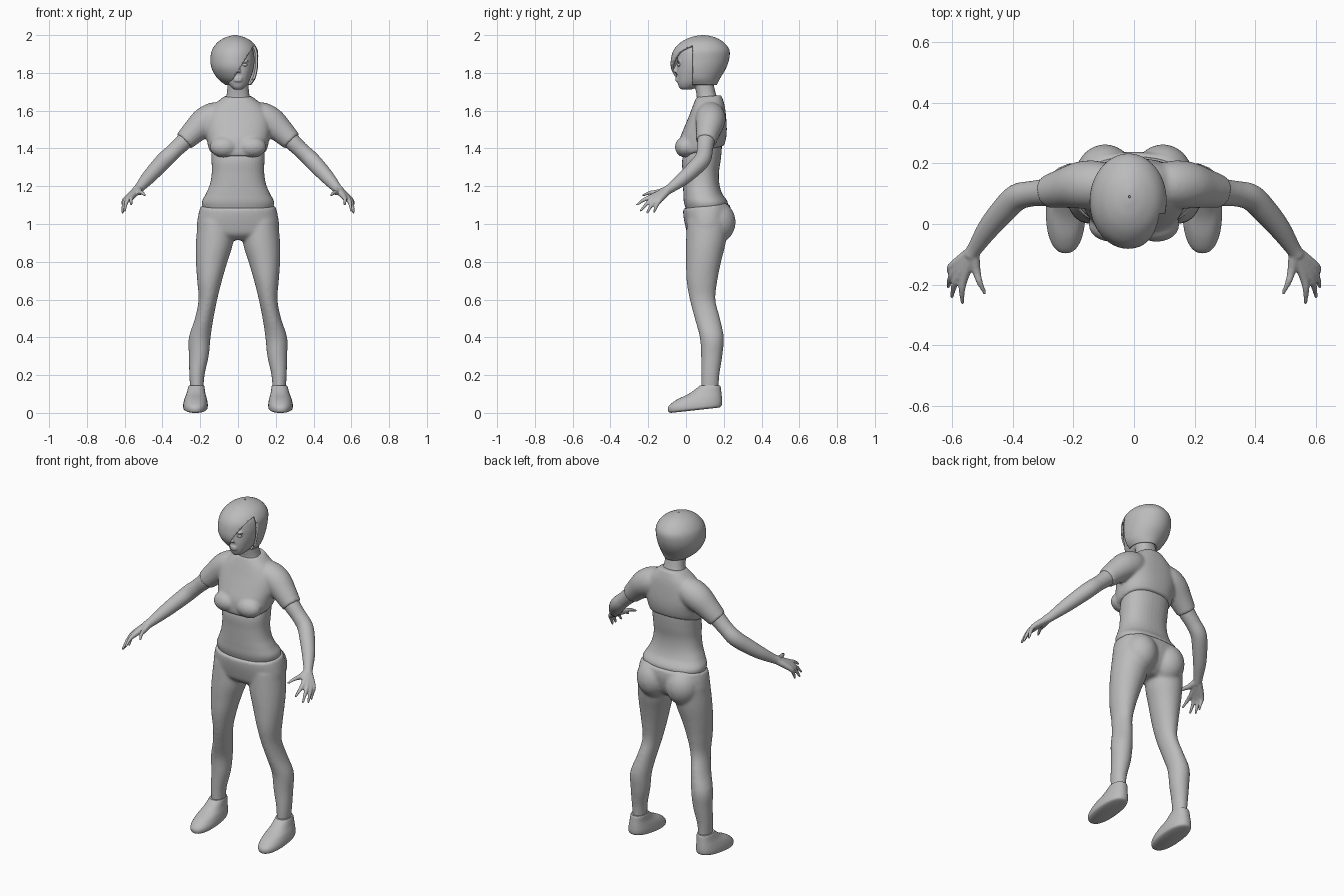
import bpy, bmesh, math
from mathutils import Vector, Matrix

if "Cube" in bpy.data.objects:
    bpy.data.objects.remove(bpy.data.objects["Cube"], do_unlink=True)

grey = bpy.data.materials.new("plain grey")
grey.use_nodes = True
grey.diffuse_color = (0.5, 0.5, 0.5, 1)
for node in grey.node_tree.nodes:
    if node.type == "BSDF_PRINCIPLED":
        node.inputs["Base Color"].default_value = grey.diffuse_color
        node.inputs["Roughness"].default_value = 0.7

SIDES = (1, -1)


def refine(rows, steps=5):
    """Catmull-Rom interpolation between rows of numbers."""
    out = []
    for i in range(len(rows) - 1):
        a, b, c, d = (rows[max(0, min(len(rows) - 1, i + k))] for k in (-1, 0, 1, 2))
        for s in range(steps):
            t = s / steps
            out.append([q + t / 2 * (r - p + t * (2 * p - 5 * q + 4 * r - s_ + t * (3 * (q - r) + s_ - p)))
                        for p, q, r, s_ in zip(a, b, c, d)])
    return out + [list(rows[-1])]


def skin_rings(bm, rings, caps=True):
    """Join rings of points with quads."""
    loops = [[bm.verts.new(p) for p in ring] for ring in rings]
    n = len(loops[0])
    for low, high in zip(loops, loops[1:]):
        for i in range(n):
            j = (i + 1) % n
            bm.faces.new((low[i], low[j], high[j], high[i]))
    if caps:
        bm.faces.new(loops[0][::-1])
        bm.faces.new(loops[-1])


def stack(bm, rows, side=1, power=2.0, n=40, caps=True):
    """Level rings given as z, x min, x max, y front, y back, tilt."""
    def bend(v):
        return math.copysign(abs(v) ** (2 / power), v)
    rings = []
    for z, x0, x1, y0, y1, tilt in refine(rows):
        ring = []
        for i in range(n):
            a = math.tau * i / n
            u, v = bend(math.cos(a)), bend(math.sin(a))
            ring.append((side * ((x0 + x1) / 2 + u * (x1 - x0) / 2),
                         (y0 + y1) / 2 + v * (y1 - y0) / 2, z + tilt * v))
        rings.append(ring)
    skin_rings(bm, rings, caps)


def even(rows):
    """Rows of z, half width, y front, y back and optional tilt, made symmetric."""
    return [(r[0], -r[1], r[1], r[2], r[3], r[4] if len(r) > 4 else 0) for r in rows]


def tube(bm, rows, side=1, n=16):
    """Round limb along points given as x, y, z, radius."""
    rows = refine(rows)
    pts = [Vector((side * r[0], r[1], r[2])) for r in rows]
    rings = []
    for i, p in enumerate(pts):
        along = pts[min(i + 1, len(pts) - 1)] - pts[max(i - 1, 0)]
        u = along.cross(Vector((0, 0, 1))).normalized()
        v = along.cross(u).normalized()
        rings.append([p + rows[i][3] * (u * math.cos(math.tau * k / n) + v * math.sin(math.tau * k / n))
                      for k in range(n)])
    skin_rings(bm, rings)


def ball(bm, centre, radii):
    m = Matrix.Translation(centre) @ Matrix.Diagonal((*radii, 1))
    bmesh.ops.create_uvsphere(bm, u_segments=24, v_segments=16, radius=1, matrix=m)


def finish(name, bm, voxel=0, smooth=0, shell=0):
    """Make the object; fuse overlapping volumes when a voxel size is given."""
    bmesh.ops.recalc_face_normals(bm, faces=bm.faces[:])
    mesh = bpy.data.meshes.new(name)
    bm.to_mesh(mesh)
    bm.free()
    obj = bpy.data.objects.new(name, mesh)
    bpy.context.collection.objects.link(obj)
    if voxel:
        mod = obj.modifiers.new("fuse", "REMESH")
        mod.mode, mod.voxel_size = "VOXEL", voxel
        mod = obj.modifiers.new("relax", "SMOOTH")
        mod.factor, mod.iterations = 0.5, smooth
        graph = bpy.context.evaluated_depsgraph_get()
        graph.update()
        fused = bpy.data.meshes.new_from_object(obj.evaluated_get(graph))
        obj.modifiers.clear()
        obj.data = fused
        bpy.data.meshes.remove(mesh)
        mesh = fused
        mesh.name = name
    mesh.materials.clear()
    mesh.materials.append(grey)
    mesh.shade_smooth()
    mesh.set_sharp_from_angle(angle=math.radians(50))
    if shell:
        mod = obj.modifiers.new("thickness", "SOLIDIFY")
        mod.thickness, mod.offset = shell, -1
    return obj


# Bare body: trunk, neck, head, arms and hands
bm = bmesh.new()
stack(bm, even([
    (1.05, .17, .01, .2), (1.11, .192, -.01, .222), (1.16, .17, -.014, .192),
    (1.21, .149, -.016, .177), (1.27, .139, -.018, .174), (1.34, .14, -.02, .184),
    (1.41, .14, 0, .19), (1.5, .14, .02, .19), (1.6, .1, .05, .185),
    (1.66, .068, .057, .168), (1.7, .058, .053, .155), (1.77, .055, .04, .14)]), power=2.3)
stack(bm, even([
    (1.712, .02, -.025, .03), (1.725, .037, -.037, .06), (1.75, .056, -.045, .11),
    (1.79, .073, -.049, .16), (1.83, .084, -.047, .18), (1.88, .087, -.045, .19),
    (1.93, .075, -.03, .17), (1.97, .035, .03, .13)]), power=2.2)
tube(bm, [(0, -.042, 1.85, .007), (0, -.053, 1.825, .01), (0, -.058, 1.803, .014)])
for z, r in ((1.772, .007), (1.76, .008)):
    ball(bm, (0, -.046, z), (.024, .01, r))
FINGERS = {
    "index": ((.56, -.178, 1.145), (.565, -.262, 1.1)),
    "middle": ((.578, -.17, 1.137), (.6, -.242, 1.067)),
    "ring": ((.59, -.156, 1.13), (.612, -.208, 1.056)),
    "little": ((.597, -.138, 1.128), (.606, -.17, 1.06)),
    "thumb": ((.52, -.15, 1.168), (.49, -.23, 1.15)),
}
for s in SIDES:
    tube(bm, [(.19, .125, 1.54, .055), (.283, .106, 1.44, .046), (.335, .1, 1.39, .042),
              (.385, .088, 1.343, .044), (.43, .045, 1.295, .042), (.48, -.015, 1.24, .036),
              (.522, -.078, 1.192, .026), (.54, -.105, 1.175, .024)], s, 24)
    for knuckle, tip in FINGERS.values():
        k, t = Vector(knuckle), Vector(tip)
        mid = (k + t) / 2 + Vector((.004, 0, .007))
        tube(bm, [(.53, -.09, 1.183, .022), (*k, .015), (*mid, .0105), (*t, .006)], s, 12)
    # brows over the eye sockets
    ball(bm, (s * .036, -.039, 1.862), (.024, .008, .006))
finish("body", bm, .005, 4)

# Eyes
for s, label in zip(SIDES, ("left", "right")):
    bm = bmesh.new()
    ball(bm, (s * .034, -.036, 1.842), (.016, .01, .008))
    finish(label + "_eye", bm)

# Short cropped top with sleeves
bm = bmesh.new()
stack(bm, even([
    (1.385, .147, -.035, .2, .028), (1.41, .158, -.04, .207, .022), (1.455, .166, -.035, .214, .01),
    (1.51, .175, -.01, .216), (1.57, .17, .015, .212), (1.62, .14, .034, .206),
    (1.655, .1, .048, .197), (1.677, .072, .056, .187, .005)]), power=2.4)
for s in SIDES:
    ball(bm, (s * .075, -.003, 1.408), (.075, .056, .056))
    tube(bm, [(.06, .13, 1.585, .06), (.12, .13, 1.568, .078), (.175, .128, 1.54, .078),
              (.23, .118, 1.492, .066), (.285, .106, 1.438, .054)], s, 24)
finish("cropped_top", bm, .008, 6)

# Trousers: hips, seat and legs
bm = bmesh.new()
stack(bm, even([
    (1.095, .198, -.016, .232, .012), (1.05, .21, -.014, .238, .006), (.99, .217, -.004, .225),
    (.945, .2, .01, .2), (.915, .1, .045, .16)]), power=2.3)
for s in SIDES:
    ball(bm, (s * .095, .155, 1.01), (.1, .108, .115))
    stack(bm, [
        (1.02, .02, .212, .005, .225, 0), (.9, .026, .223, 0, .21, 0), (.8, .056, .223, 0, .186, 0),
        (.7, .085, .216, .003, .166, 0), (.6, .11, .209, .02, .156, 0), (.5, .13, .228, .046, .18, 0),
        (.4, .145, .26, .073, .2, 0), (.3, .155, .26, .08, .192, 0), (.2, .177, .258, .08, .177, 0),
        (.11, .183, .252, .08, .171, 0)], s)
finish("trousers", bm, .009, 6)

# Shoes
for s, label in zip(SIDES, ("left", "right")):
    bm = bmesh.new()
    stack(bm, [
        (.014, .178, .272, -.08, .175, .014), (.022, .163, .288, -.094, .187, .014),
        (.045, .16, .29, -.092, .191, .01), (.075, .165, .283, -.05, .19, .006),
        (.105, .173, .272, .015, .187, .004), (.135, .177, .264, .062, .184, 0),
        (.145, .18, .26, .072, .18, 0)], s, 2.3)
    finish(label + "_shoe", bm)

# Bobbed hair with a side-swept fringe, opened over the face
bm = bmesh.new()
stack(bm, [
    (1.737, -.068, .07, -.01, .163, 0), (1.77, -.108, .092, -.05, .18, 0),
    (1.82, -.138, .104, -.078, .21, 0), (1.87, -.146, .107, -.08, .228, 0),
    (1.92, -.138, .104, -.066, .23, 0), (1.96, -.11, .08, -.03, .202, 0),
    (1.985, -.073, .042, .015, .162, 0), (1.997, -.035, .005, .06, .12, 0),
    (2, -.018, -.012, .085, .095, 0)], n=64, caps=False)
SLOPE, LOCK, TIP, EDGE = .62, -.04, 1.745, .035
for point, normal in (((LOCK, 0, TIP), (1, 0, -SLOPE)), ((0, EDGE, 0), (0, 1, 0))):
    bmesh.ops.bisect_plane(bm, geom=bm.verts[:] + bm.edges[:] + bm.faces[:],
                           plane_co=point, plane_no=normal)
opening = []
for f in bm.faces:
    c = f.calc_center_median()
    if c.y < EDGE and c.x > LOCK + SLOPE * (c.z - TIP):
        opening.append(f)
bmesh.ops.delete(bm, geom=opening, context="FACES")
finish("hair", bm, shell=.012)
